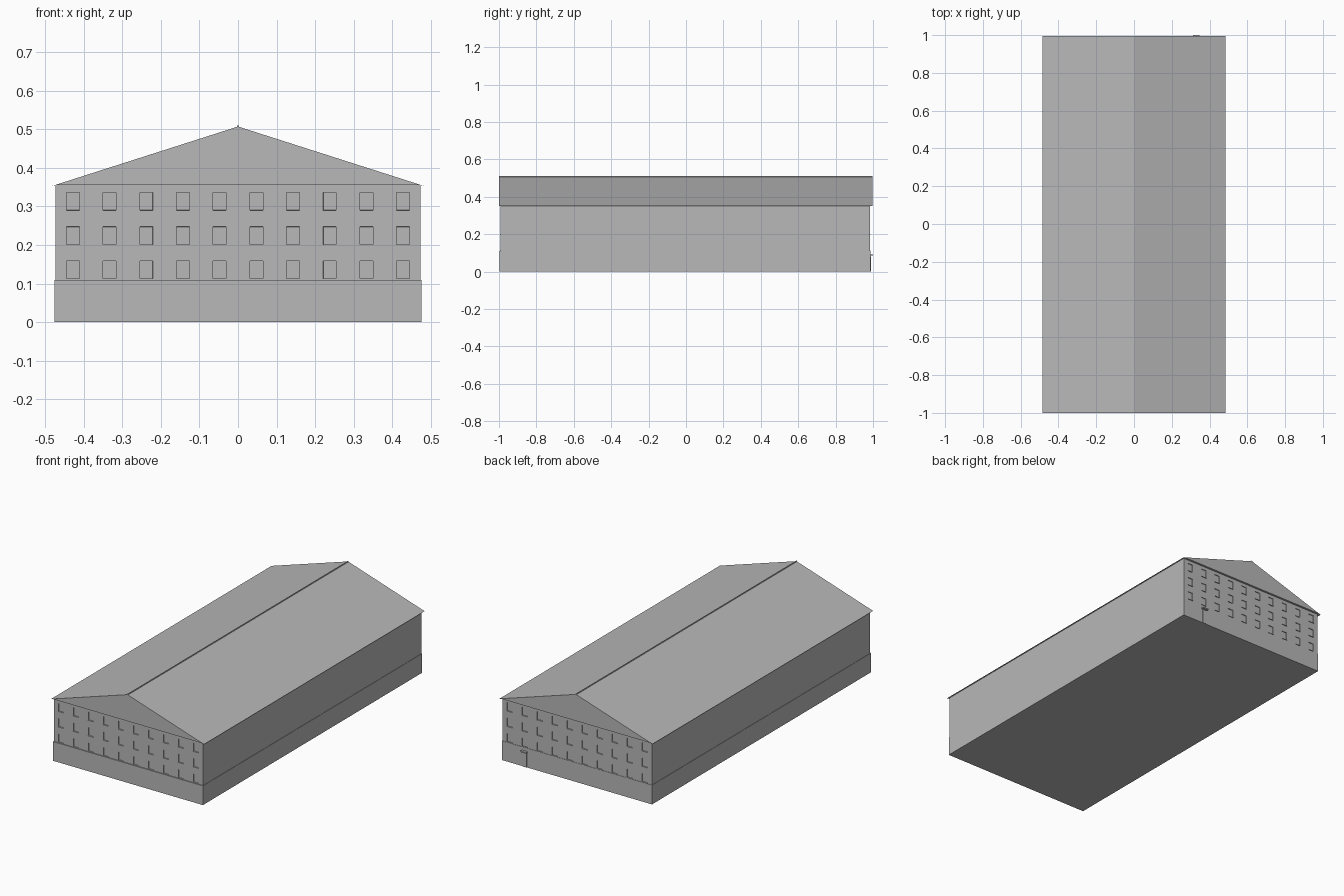
import bpy, bmesh
from mathutils import Vector, Matrix

cube = bpy.data.objects.get("Cube")
if cube:
    bpy.data.objects.remove(cube, do_unlink=True)

grey = bpy.data.materials.new("plain grey")
grey.use_nodes = True
colour = (0.48, 0.48, 0.48, 1)
grey.diffuse_color = colour
grey.node_tree.nodes["Principled BSDF"].inputs["Base Color"].default_value = colour


def add_box(bm, lo, hi):
    lo, hi = Vector(lo), Vector(hi)
    size = Matrix.Diagonal((*(hi - lo), 1))
    bmesh.ops.create_cube(bm, size=1, matrix=Matrix.Translation((lo + hi) / 2) @ size)


def finish(bm, name):
    bmesh.ops.recalc_face_normals(bm, faces=bm.faces[:])
    mesh = bpy.data.meshes.new(name)
    bm.to_mesh(mesh)
    bm.free()
    mesh.materials.append(grey)
    obj = bpy.data.objects.new(name, mesh)
    bpy.context.collection.objects.link(obj)
    return obj


def box(name, lo, hi):
    bm = bmesh.new()
    add_box(bm, lo, hi)
    return finish(bm, name)


def prism(name, profile, y0, y1):
    bm = bmesh.new()
    face = bm.faces.new([bm.verts.new((x, y0, z)) for x, z in profile])
    new = bmesh.ops.extrude_face_region(bm, geom=[face])["geom"]
    moved = [v for v in new if isinstance(v, bmesh.types.BMVert)]
    bmesh.ops.translate(bm, verts=moved, vec=(0, y1 - y0, 0))
    return finish(bm, name)


HALF, EAVE, RIDGE, PLINTH = 0.473, 0.355, 0.507, 0.11
FRONT, BACK = -0.991, 0.984
columns = [-0.4275 + 0.095 * i for i in range(10)]
sills = [PLINTH + 0.003 + 0.0885 * i for i in range(3)]
WIDTH, HEIGHT = 0.034, 0.046

# Plinth, a touch wider than the walls
box("plinth", (-HALF - 0.002, -0.996, 0), (HALF + 0.002, BACK + 0.002, PLINTH))

# Walls, with window openings pressed into both end faces
bm = bmesh.new()
add_box(bm, (-HALF, FRONT, PLINTH), (HALF, BACK, EAVE))


def cut(point, normal):
    bmesh.ops.bisect_plane(bm, geom=bm.verts[:] + bm.edges[:] + bm.faces[:],
                           plane_co=point, plane_no=normal)


for x in columns:
    for side in (-1, 1):
        cut((x + side * WIDTH / 2, 0, 0), (1, 0, 0))
for z in sills:
    cut((0, 0, z), (0, 0, 1))
    cut((0, 0, z + HEIGHT), (0, 0, 1))
bm.normal_update()


def is_window(face):
    c = face.calc_center_median()
    return (abs(face.normal.y) > 0.9
            and any(abs(c.x - x) < 0.01 for x in columns)
            and any(z < c.z < z + HEIGHT for z in sills))


windows = [f for f in bm.faces if is_window(f)]
bmesh.ops.inset_individual(bm, faces=windows, thickness=0.0005, depth=-0.004)
finish(bm, "walls")

# Thin sills under every window
bm = bmesh.new()
for x in columns:
    for z in sills:
        for y in (FRONT, BACK):
            add_box(bm, (x - WIDTH / 2, y - 0.003, z - 0.002),
                    (x + WIDTH / 2, y + 0.003, z))
finish(bm, "window_sills")

# Gabled roof and ridge cap
prism("roof", [(-0.485, EAVE - 0.003), (-HALF, EAVE), (HALF, EAVE),
               (0.485, EAVE - 0.003), (0, RIDGE)], -1, 0.996)
prism("ridge_cap", [(-0.004, RIDGE - 0.003), (0.004, RIDGE - 0.003),
                    (0.002, RIDGE + 0.003), (-0.002, RIDGE + 0.003)], -1, 0.996)

# Back door with a small canopy
box("back_door", (0.317, BACK, 0), (0.343, BACK + 0.005, 0.08))
box("door_canopy", (0.312, BACK, 0.085), (0.348, 1.0, 0.092))
